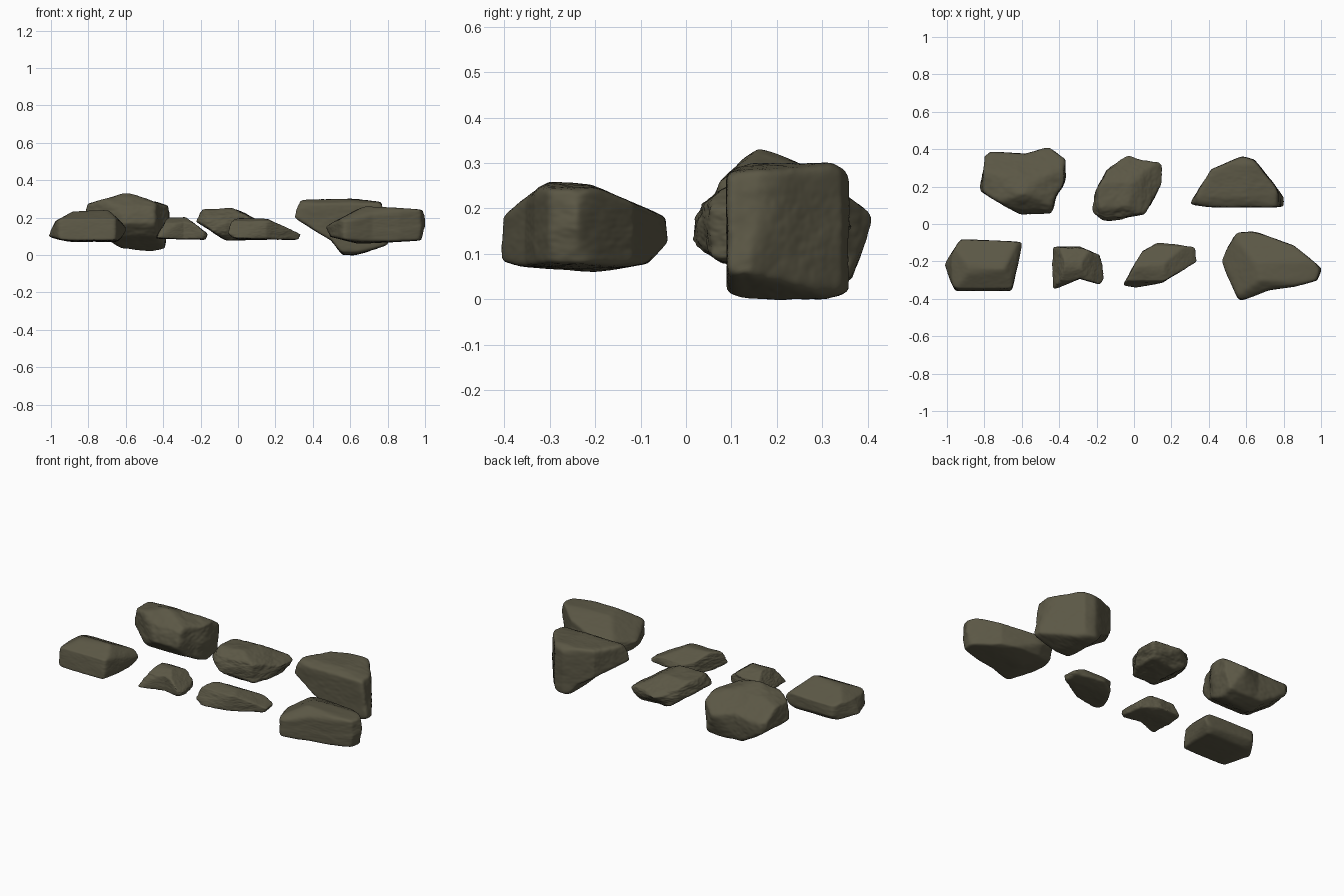
import bpy
import bmesh
import math
import random
from mathutils import Vector, noise

default_cube = bpy.data.objects.get("Cube")
if default_cube:
    bpy.data.objects.remove(default_cube, do_unlink=True)

# One weathered, olive-grey stone colour
stone = bpy.data.materials.new("olive_grey_stone")
stone.use_nodes = True
stone_colour = (0.105, 0.096, 0.06, 1)
stone.diffuse_color = stone_colour
shader = stone.node_tree.nodes["Principled BSDF"]
shader.inputs["Base Color"].default_value = stone_colour
shader.inputs["Roughness"].default_value = 0.9

SHARPNESS = 20


def span(outline, axis):
    """Lowest and highest value of an outline along one of its axes."""
    values = [point[axis] for point in outline]
    return min(values), max(values)


def reach(outline, u, v):
    """Inverse distance from the origin to the outline along (u, v)."""
    best = 0
    for (ax, ay), (bx, by) in zip(outline, outline[1:] + outline[:1]):
        ex, ey = bx - ax, by - ay
        det = u * ey - v * ex
        if abs(det) < 1e-9:
            continue
        along = (ax * ey - ay * ex) / det
        across = (ax * v - ay * u) / det
        if along > 0 and -1e-6 <= across <= 1 + 1e-6:
            best = max(best, along)
    return 1 / best if best else 0


def normalise(outline, centre, half, axes):
    """Move an outline into the unit box of its rock."""
    a, b = axes
    return [((p - centre[a]) / half[a], (q - centre[b]) / half[b])
            for p, q in outline]


def chip_planes(rng, count):
    """Random flat cuts that knock off the corners of a rock."""
    planes = []
    for _ in range(count):
        normal = Vector([rng.gauss(0, 1) for _ in range(3)]).normalized()
        planes.append((normal, rng.uniform(1.03, 1.2)))
    return planes


def carve(bm, outlines, chips):
    """Push a sphere out to its outlines and chips, then soften it."""
    for vert in bm.verts:
        d = vert.co.normalized()
        total = sum(reach(shape, d[a], d[b]) ** SHARPNESS
                    for shape, (a, b) in outlines)
        inverse = (total / 2) ** (1 / SHARPNESS)
        for normal, depth in chips:
            inverse = max(inverse, normal.dot(d) / depth)
        vert.co = d / inverse
    for _ in range(2):
        bmesh.ops.smooth_vert(bm, verts=bm.verts, factor=0.5,
                              use_axis_x=True, use_axis_y=True, use_axis_z=True)


def weather(bm, offset, rough):
    """Add broad dents and fine grain."""
    for vert in bm.verts:
        spot = vert.co * 1.8 + offset
        dent = noise.noise(spot) + noise.noise(spot * 2.3) / 2
        grain = noise.noise(spot * 5) / 3
        vert.co *= 1 + rough * (dent + grain)


def rock(name, plan, front, side, seed, rough, chips):
    """Build one rock from its plan, front and side outlines, in hundredths."""
    bounds = [span(plan, 0), span(plan, 1), span(front, 1)]
    centre = Vector([(low + high) / 2 for low, high in bounds])
    half = Vector([(high - low) / 2 for low, high in bounds])
    outlines = [(normalise(shape, centre, half, axes), axes)
                for shape, axes in ((plan, (0, 1)), (front, (0, 2)), (side, (1, 2)))]

    bm = bmesh.new()
    bmesh.ops.create_icosphere(bm, subdivisions=6, radius=1)
    carve(bm, outlines, chip_planes(random.Random(seed), chips))
    weather(bm, Vector((seed * 7, seed * 3, seed)) + Vector.Fill(3, 0.4), rough)
    bmesh.ops.scale(bm, verts=bm.verts, vec=half / 100)

    mesh = bpy.data.meshes.new(name)
    bm.to_mesh(mesh)
    bm.free()
    mesh.materials.append(stone)
    obj = bpy.data.objects.new(name, mesh)
    obj.location = centre / 100
    bpy.context.collection.objects.link(obj)

    # Soft shading that keeps the chipped edges
    bpy.ops.object.select_all(action="DESELECT")
    obj.select_set(True)
    bpy.context.view_layer.objects.active = obj
    bpy.ops.object.shade_smooth_by_angle(angle=math.radians(40))


# Back row: two boulders with a ragged rock between them
rock("back_right_boulder",
     plan=[(-79, 38), (-58, 37), (-45, 41), (-36, 37), (-36, 25), (-42, 15),
           (-45, 6), (-60, 5), (-82, 18)],
     front=[(-82, 17), (-80, 27), (-60, 33), (-38, 26), (-37, 17), (-40, 4),
            (-47, 2), (-62, 4)],
     side=[(5, 17), (8, 26), (16, 33), (26, 29), (41, 18), (36, 5), (28, 2), (12, 10)],
     seed=1, rough=0.03, chips=8)
rock("back_middle_rock",
     plan=[(-22, 8), (-20, 18), (-14, 28), (-3, 36), (15, 32), (15, 21), (5, 6),
           (-16, 1)],
     front=[(-22, 18), (-18, 24), (-3, 25), (15, 16), (10, 9), (-5, 7)],
     side=[(1, 13), (4, 21), (10, 25), (22, 24), (36, 16), (28, 8), (8, 8)],
     seed=2, rough=0.05, chips=10)
rock("back_left_boulder",
     plan=[(30, 11), (42, 29), (58, 36), (64, 34), (80, 14), (80, 9), (42, 9)],
     front=[(30, 20), (34, 29), (60, 30), (76, 28), (80, 6), (62, 0), (56, 0), (50, 8)],
     side=[(9, 2), (9, 27), (15, 30), (32, 30), (36, 27), (36, 2), (30, 0), (14, 0)],
     seed=3, rough=0.02, chips=0)

# Front row: a slab, two small rocks and a long boulder
rock("front_right_slab",
     plan=[(-101, -22), (-92, -8), (-60, -10), (-66, -36), (-95, -36)],
     front=[(-101, 10), (-97, 18), (-88, 23), (-70, 24), (-59, 14), (-65, 7), (-90, 7)],
     side=[(-36, 8), (-34, 19), (-24, 24), (-9, 17), (-8, 11), (-13, 7)],
     seed=4, rough=0.012, chips=0)
rock("front_small_rock",
     plan=[(-44, -12), (-30, -12), (-19, -17), (-16, -29), (-19, -32), (-29, -29),
           (-43, -35)],
     front=[(-44, 9), (-37, 20), (-28, 20), (-16, 11), (-18, 8)],
     side=[(-35, 9), (-30, 17), (-22, 21), (-13, 16), (-12, 10), (-20, 8)],
     seed=5, rough=0.04, chips=4)
rock("front_flat_rock",
     plan=[(-6, -33), (5, -15), (13, -10), (32, -13), (33, -20), (15, -31), (0, -34)],
     front=[(-6, 12), (-2, 20), (16, 19), (33, 11), (32, 8), (0, 8)],
     side=[(-34, 9), (-30, 18), (-23, 20), (-12, 14), (-10, 10), (-18, 8)],
     seed=6, rough=0.035, chips=4)
rock("front_left_boulder",
     plan=[(47, -20), (56, -4), (64, -4), (85, -12), (100, -24), (97, -30),
           (86, -33), (72, -35), (57, -41)],
     front=[(47, 15), (68, 26), (98, 24), (101, 17), (97, 8), (65, 6), (50, 10)],
     side=[(-41, 8), (-40, 18), (-30, 26), (-21, 25), (-5, 18), (-4, 13), (-9, 8),
           (-20, 6)],
     seed=7, rough=0.015, chips=4)
